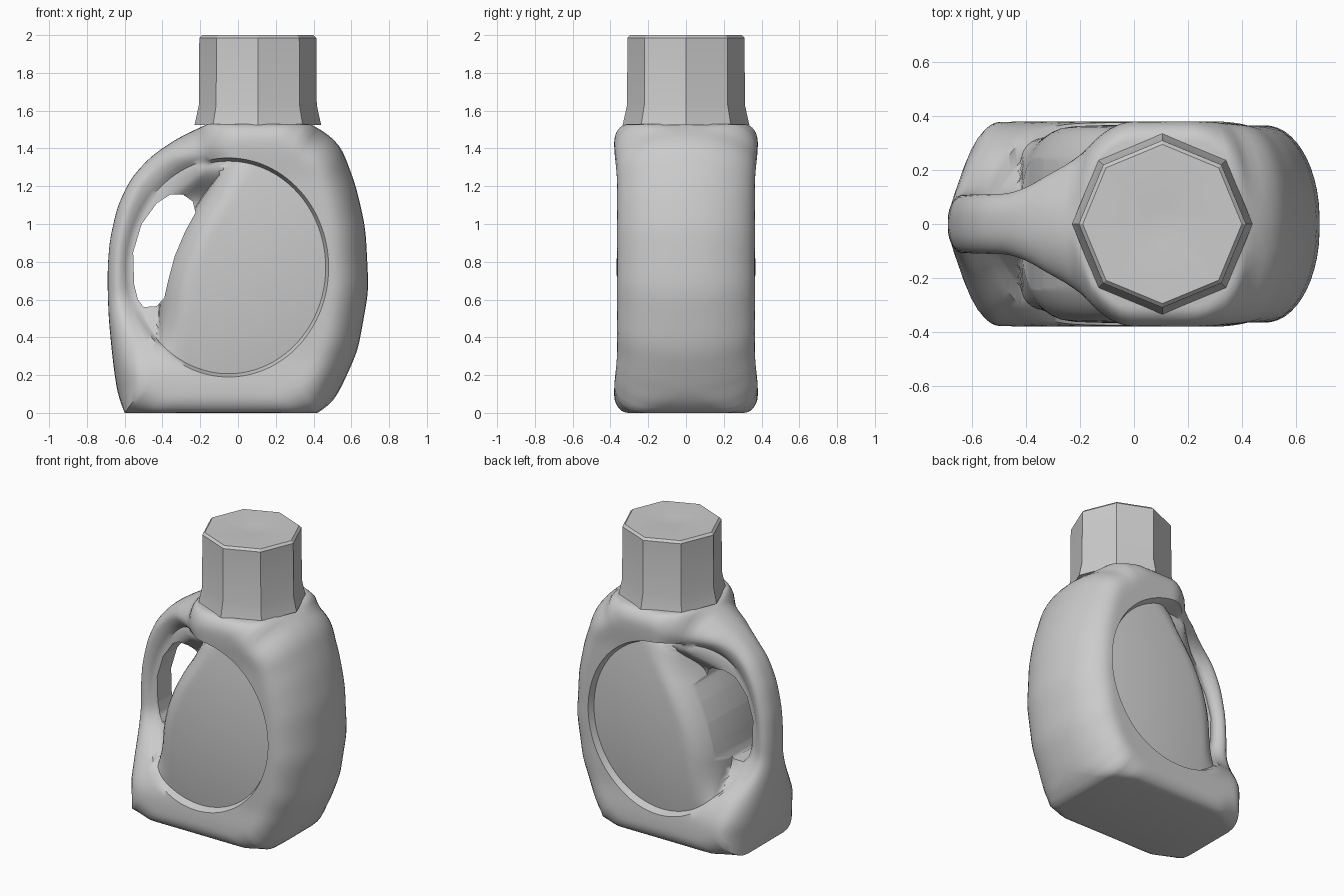
import bpy, bmesh, math

if "Cube" in bpy.data.objects:
    bpy.data.objects.remove(bpy.data.objects["Cube"])

CX, CZ, RX, RZ = -0.05, 0.77, 0.53, 0.58      # panel ellipse, in the front plane


def smooth(a, b, v):
    t = max(0.0, min(1.0, (v - a) / (b - a)))
    return t * t * (3 - 2 * t)


def arc(t):
    t = max(0.0, min(1.0, t))
    return math.sqrt(1 - (1 - t) ** 2)


def make_object(name, bm):
    bmesh.ops.recalc_face_normals(bm, faces=bm.faces)
    me = bpy.data.meshes.new(name)
    bm.to_mesh(me)
    bm.free()
    ob = bpy.data.objects.new(name, me)
    bpy.context.collection.objects.link(ob)
    return ob


def activate(ob):
    bpy.ops.object.select_all(action='DESELECT')
    ob.select_set(True)
    bpy.context.view_layer.objects.active = ob


def bridge(bm, a, b):
    n = len(a)
    for i in range(n):
        bm.faces.new((a[i], a[(i + 1) % n], b[(i + 1) % n], b[i]))


# Half thickness of the body shell, thinning into the handle
def handle_mask(x, z):
    return smooth(0.0, -0.5, x) * smooth(0.2, 0.65, z)


def shell(x, z):
    m = handle_mask(x, z)
    full = 0.365 + 0.015 * smooth(0.45, 0.65, abs(z - 0.77))
    return full * (1 - m) + 0.115 * m


# Half thickness of the recessed pillow panel, rolling off toward the grip hole
def panel_edge(z):
    return -0.42 + 0.56 * max(0, z - 0.5) ** 2


def panel(x, z):
    rho2 = ((x - CX) / RX) ** 2 + ((z - CZ) / RZ) ** 2
    p = 0.367 - 0.045 * rho2
    v = 0.10 + 0.2 * smooth(0.58, 0.25, z) + 0.15 * smooth(1.1, 1.3, z)
    v = min(v, shell(x, z) * (1 - 0.35 * handle_mask(x, z)))
    return v + (p - v) * arc((x - panel_edge(z)) / 0.16)


# Front silhouette of the bottle, subdivided evenly and softened
outline = [(-0.60, 0.0), (-0.635, 0.08), (-0.66, 0.25), (-0.685, 0.5), (-0.692, 0.72),
           (-0.682, 0.9), (-0.64, 1.09), (-0.57, 1.24), (-0.46, 1.36), (-0.32, 1.455),
           (-0.16, 1.53), (0.38, 1.53), (0.455, 1.495), (0.545, 1.415), (0.625, 1.2),
           (0.675, 0.98), (0.692, 0.65), (0.635, 0.33), (0.54, 0.12), (0.49, 0.04), (0.42, 0.0)]
rim = []
for (x0, z0), (x1, z1) in zip(outline, outline[1:] + outline[:1]):
    n = max(1, round(math.hypot(x1 - x0, z1 - z0) / 0.035))
    rim += [(x0 + (x1 - x0) * i / n, z0 + (z1 - z0) * i / n) for i in range(n)]
for _ in range(4):
    rim = [p if p[1] < 0.001 or p[1] > 1.529 else
           tuple((a + 2 * b + c) / 4 for a, b, c in zip(rim[i - 1], p, rim[(i + 1) % len(rim)]))
           for i, p in enumerate(rim)]


def ellipse_hit(x, z):
    dx, dz = x - CX, z - CZ
    k = 1 / math.hypot(dx / RX, dz / RZ)
    return CX + dx * k, CZ + dz * k


# Rings of (x, half thickness, z) from the rim inward to the panel centre
rings = []
BANDS = 12
for k in range(BANDS + 1):
    u = (k / BANDS) ** 1.7
    ring = []
    for rx, rz in rim:
        ex, ez = ellipse_hit(rx, rz)
        x, z = rx + (ex - rx) * u, rz + (ez - rz) * u
        s = math.hypot(x - rx, z - rz)
        m = handle_mask(rx, rz)
        h = shell(x, z)
        flat = max(0, 1 - rz / 0.1, (rz - 1.43) / 0.1)
        if rz > CZ:      # round shoulder under the cap
            e = math.sqrt(max(0.0, 0.325 ** 2 - (rx - 0.105) ** 2))
            corner = smooth(0.1, 0.33, abs(rx - 0.105))
        else:            # flat base with softened corners
            corner = smooth(0.28, 0.6, abs(rx + 0.07))
            e = 0.31 * (1 - 0.5 * corner)
        e = min(0.015 + e * flat, 0.8 * h)
        r = 0.2 - 0.13 * m * (1 - flat) - 0.1 * flat * (1 - corner)
        ring.append((x, (e + (h - e) * arc(s / r)) * (1 - 0.35 * m * u ** 3), z))
    rings.append(ring)

# Panel rings follow the panel's left edge where a spoke crosses it
OUT, IN = 7, 12
spokes = []
for rx, rz in rim:
    dx, dz = [a - b for a, b in zip(ellipse_hit(rx, rz), (CX, CZ))]
    t = 0.05
    while t < 0.86 and CX + dx * t > panel_edge(CZ + dz * t):
        t += 0.002
    ts = [0.97 + (t - 0.97) * j / OUT for j in range(OUT)]
    ts += [t * (1 - (j / IN) ** 1.7) for j in range(IN)]
    spokes.append([(CX + dx * q, panel(CX + dx * q, CZ + dz * q), CZ + dz * q) for q in ts])
rings += [list(r) for r in zip(*spokes)]

# Bottle body: both faces joined round the rim
bm = bmesh.new()
rims = []
for side in (-1, 1):
    loops = [[bm.verts.new((x, side * y, z)) for x, y, z in r] for r in rings]
    for a, b in zip(loops, loops[1:]):
        bridge(bm, a, b)
    mid = bm.verts.new((CX, side * panel(CX, CZ), CZ))
    last = loops[-1]
    for i in range(len(last)):
        bm.faces.new((last[i], last[(i + 1) % len(last)], mid))
    rims.append(loops[0])
bridge(bm, *rims)
body = make_object("bottle_body", bm)

# Grip hole
hole = [(-0.55, 0.68), (-0.555, 0.85), (-0.51, 1.0), (-0.43, 1.11), (-0.36, 1.155),
        (-0.29, 1.155), (-0.24, 1.12), (-0.225, 1.06), (-0.28, 0.96), (-0.335, 0.83),
        (-0.37, 0.7), (-0.39, 0.61), (-0.43, 0.565), (-0.50, 0.56), (-0.53, 0.60)]
bm = bmesh.new()
front, back = [[bm.verts.new((x, y, z)) for x, z in hole] for y in (-0.6, 0.6)]
bridge(bm, front, back)
bm.faces.new(front)
bm.faces.new(back)
cutter = make_object("grip_hole_cutter", bm)
cutter.hide_render = True
mod = body.modifiers.new("grip_hole", 'BOOLEAN')
mod.operation = 'DIFFERENCE'
mod.solver = 'EXACT'
mod.object = cutter
activate(body)
bpy.ops.object.modifier_apply(modifier=mod.name)
bpy.data.objects.remove(cutter)
activate(body)
bpy.ops.object.shade_smooth_by_angle(angle=math.radians(50))

# Octagonal cap with flared skirt and a small dimple on top
bm = bmesh.new()
prev = None
for r, z in [(0.335, 1.525), (0.312, 1.63), (0.31, 1.985), (0.295, 2.0), (0.07, 1.998)]:
    ring = [bm.verts.new((0.105 + r * math.cos(i * math.pi / 4), r * math.sin(i * math.pi / 4), z))
            for i in range(8)]
    if prev:
        bridge(bm, prev, ring)
    else:
        bm.faces.new(ring)
    prev = ring
tip = bm.verts.new((0.105, 0, 1.988))
for i in range(8):
    bm.faces.new((prev[i], prev[(i + 1) % 8], tip))
cap = make_object("cap", bm)
activate(cap)
bpy.ops.object.shade_smooth_by_angle(angle=math.radians(30))
